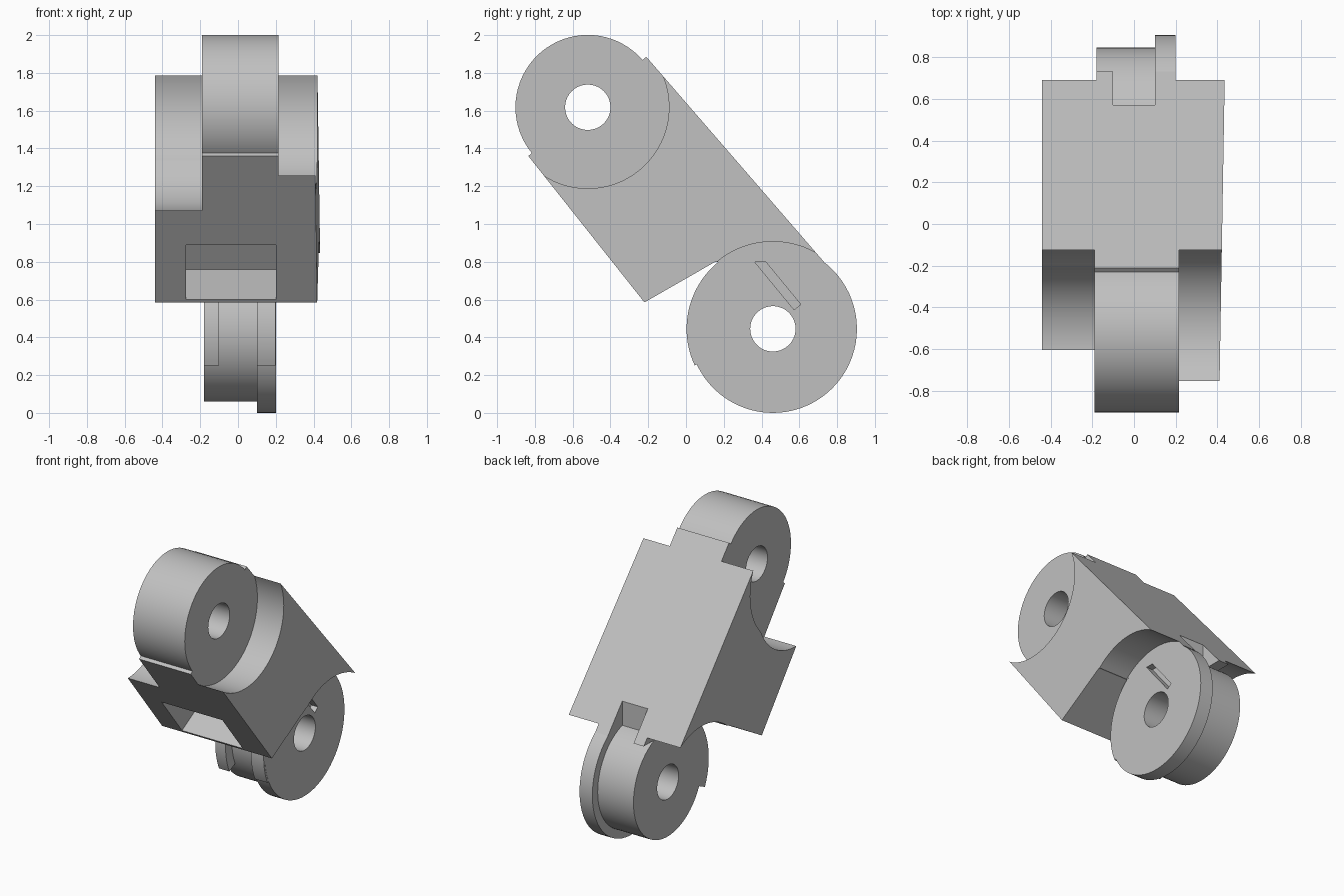
import bpy, bmesh, math

if "Cube" in bpy.data.objects:
    bpy.data.objects.remove(bpy.data.objects["Cube"], do_unlink=True)

grey = bpy.data.materials.new("plain grey")
grey.use_nodes = True
COLOUR = (0.53, 0.53, 0.53, 1)
grey.diffuse_color = COLOUR
grey.node_tree.nodes["Principled BSDF"].inputs["Base Color"].default_value = COLOUR

UPPER = (-0.52, 1.618)    # hinge centres as (y, z)
LOWER = (0.46, 0.445)


def prism(name, profile, x0, x1):
    """Extrude a (y, z) profile from x0 to x1."""
    bm = bmesh.new()
    a = [bm.verts.new((x0, y, z)) for y, z in profile]
    b = [bm.verts.new((x1, y, z)) for y, z in profile]
    bm.faces.new(a)
    bm.faces.new(b[::-1])
    n = len(a)
    for i in range(n):
        j = (i + 1) % n
        bm.faces.new((a[j], a[i], b[i], b[j]))
    bmesh.ops.recalc_face_normals(bm, faces=bm.faces)
    mesh = bpy.data.meshes.new(name)
    bm.to_mesh(mesh)
    bm.free()
    mesh.materials.append(grey)
    obj = bpy.data.objects.new(name, mesh)
    bpy.context.collection.objects.link(obj)
    return obj


def arc(centre, r, start=0, end=360, n=72):
    full = end - start == 360
    count = n if full else n + 1
    angles = [math.radians(start + (end - start) * i / n) for i in range(count)]
    return [(centre[0] + r * math.cos(t), centre[1] + r * math.sin(t)) for t in angles]


def slot(p, q, width):
    """Thin rectangle around the segment p-q."""
    dy, dz = q[0] - p[0], q[1] - p[1]
    k = width / 2 / math.hypot(dy, dz)
    ny, nz = -dz * k, dy * k
    return [(p[0] + ny, p[1] + nz), (q[0] + ny, q[1] + nz),
            (q[0] - ny, q[1] - nz), (p[0] - ny, p[1] - nz)]


def activate(obj):
    bpy.ops.object.select_all(action='DESELECT')
    bpy.context.view_layer.objects.active = obj
    obj.select_set(True)


def cut(obj, profile, x0, x1):
    cutter = prism("cutter", profile, x0, x1)
    cutter.hide_render = True
    mod = obj.modifiers.new("cut", 'BOOLEAN')
    mod.operation = 'DIFFERENCE'
    mod.solver = 'EXACT'
    mod.object = cutter
    activate(obj)
    bpy.ops.object.modifier_apply(modifier=mod.name)
    bpy.data.objects.remove(cutter, do_unlink=True)


# Slanted link body, with a slightly tapering +x side
body = prism("link_body", [(-0.835, 1.36), (-0.21, 1.885), (0.73, 0.80),
                           (0.155, 0.80), (-0.22, 0.585)], -0.44, 0.43)
for v in body.data.vertices:
    if v.co.x > 0:
        v.co.x = 0.423 + 0.017 * v.co.y

# Round clearances beside both hinges
cut(body, arc(UPPER, 0.43), 0.215, 0.6)
cut(body, arc(UPPER, 0.43), -0.6, -0.19)
cut(body, arc((-0.60, 1.50), 0.43), -0.6, -0.19)
cut(body, arc(LOWER, 0.462), 0.2, 0.6)
cut(body, arc(LOWER, 0.462), -0.6, -0.18)

# Front pocket, rear notch and upper pin hole
cut(body, [(-0.515, 0.44), (0.045, 0.76), (-0.18, 1.05), (-0.74, 0.73)], -0.275, 0.2)
cut(body, [(0.57, 1.1), (0.57, 0.7), (0.9, 0.7), (0.9, 1.1)], -0.1, 0.1)
cut(body, arc(UPPER, 0.12), -0.3, 0.3)

# Upper hinge knuckle
upper = prism("upper_knuckle", arc(UPPER, 0.383), -0.19, 0.215)
cut(upper, arc(UPPER, 0.12), -0.3, 0.3)

# Lower hinge knuckle and its wider disc
lower = prism("lower_knuckle", arc(LOWER, 0.385), -0.18, 0.1)
cut(lower, arc(LOWER, 0.12), -0.3, 0.3)
disc = prism("lower_disc", arc(LOWER, 0.445), 0.1, 0.2)
cut(disc, arc(LOWER, 0.12), 0.0, 0.3)
cut(disc, slot((0.31, 0.90), (0.59, 0.56), 0.045), 0.15, 0.3)

# Stop flanges on the front of the lower hinge
sector = arc(LOWER, 0.457, 125, 205, 24) + arc(LOWER, 0.3, 205, 125, 24)
flanges = [prism("stop_flange_right", sector, -0.18, -0.1),
           prism("stop_flange_left", sector, 0.1, 0.199)]

for obj in [body, upper, lower, disc] + flanges:
    activate(obj)
    bpy.ops.object.shade_smooth_by_angle(angle=math.radians(25))
